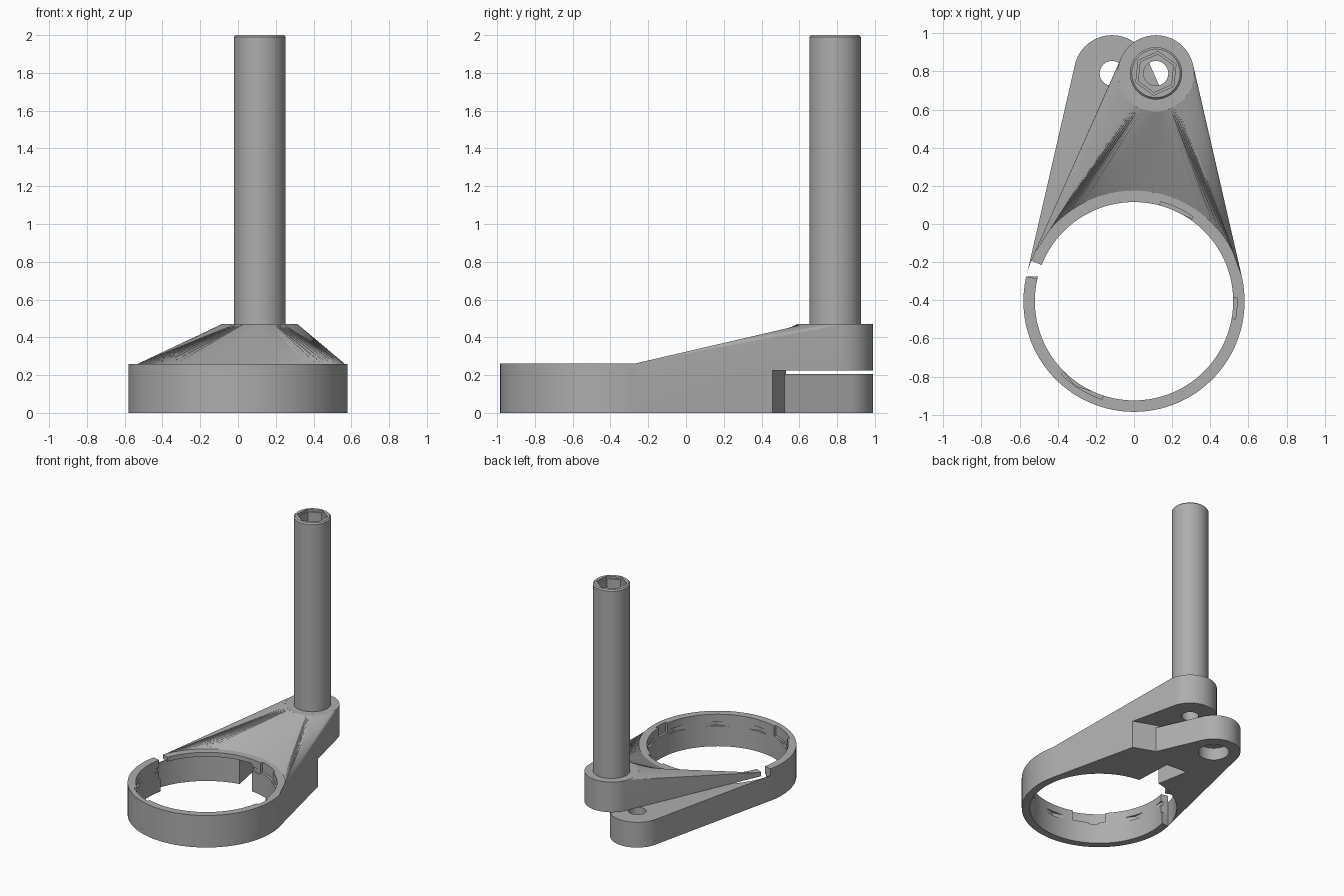
import bpy, bmesh, math
from math import cos, sin, radians, pi

if "Cube" in bpy.data.objects:
    bpy.data.objects.remove(bpy.data.objects["Cube"])

RING = (0.0, -0.405)      # ring centre
UP = (0.115, 0.79)        # upper arm pivot and stem axis
LOW = (-0.115, 0.79)      # lower arm pivot
R_OUT, R_IN, R_END = 0.58, 0.52, 0.2

grey = bpy.data.materials.new("grey")
grey.diffuse_color = (0.42, 0.42, 0.42, 1)
grey.use_nodes = True
grey.node_tree.nodes["Principled BSDF"].inputs["Base Color"].default_value = grey.diffuse_color


def make(name, bm):
    bmesh.ops.remove_doubles(bm, verts=bm.verts, dist=1e-5)
    bmesh.ops.recalc_face_normals(bm, faces=bm.faces)
    me = bpy.data.meshes.new(name)
    bm.to_mesh(me)
    bm.free()
    me.materials.append(grey)
    ob = bpy.data.objects.new(name, me)
    bpy.context.collection.objects.link(ob)
    return ob


def arc(c, r, a0, a1, n):
    return [(c[0] + r * cos(radians(a0 + (a1 - a0) * i / n)),
             c[1] + r * sin(radians(a0 + (a1 - a0) * i / n))) for i in range(n + 1)]


def prism(name, pts, z0, z1):
    bm = bmesh.new()
    f = bm.faces.new([bm.verts.new((x, y, z0)) for x, y in pts])
    top = bmesh.ops.extrude_face_region(bm, geom=[f])
    bmesh.ops.translate(bm, vec=(0, 0, z1 - z0),
                        verts=[v for v in top["geom"] if isinstance(v, bmesh.types.BMVert)])
    return make(name, bm)


def cyl(name, c, r, z0, z1, n=64, a=0):
    return prism(name, arc(c, r, a, a + 360, n)[:-1], z0, z1)


def wedge(name, r0, r1, a0, a1, z0, z1):
    return prism(name, arc(RING, r0, a0, a1, 10) + arc(RING, r1, a1, a0, 10), z0, z1)


def boolean(ob, other, op):
    m = ob.modifiers.new(op, "BOOLEAN")
    m.operation, m.object, m.solver = op, other, "EXACT"
    bpy.context.view_layer.objects.active = ob
    bpy.ops.object.modifier_apply(modifier=m.name)
    bpy.data.objects.remove(other)


def finish(ob):
    bpy.ops.object.select_all(action="DESELECT")
    ob.select_set(True)
    bpy.context.view_layer.objects.active = ob
    bpy.ops.object.shade_smooth_by_angle(angle=radians(25))


def tangents(end):
    """Angles of the two tangent points shared by the ring and an arm end."""
    dx, dy = end[0] - RING[0], end[1] - RING[1]
    mid = math.degrees(math.atan2(dy, dx))
    off = math.degrees(math.acos((R_OUT - R_END) / math.hypot(dx, dy)))
    return mid - off, mid + off


def sloped_arm():
    """Ruled surface from the rear ring arc up to the round arm end."""
    a0, a1 = tangents(UP)
    n = 12
    pairs = [(a0, a0 + (-50 - a0) * i / n) for i in range(n)]
    pairs += [(a0 + (a1 - a0) * i / 32, -50 - 80 * i / 32) for i in range(33)]
    pairs += [(a1, -130 + (a1 - 360 + 130) * i / n) for i in range(1, n + 1)]
    bm = bmesh.new()
    rows = []
    for p, q in pairs:
        P, Q = arc(RING, R_OUT, p, p, 1)[0], arc(UP, R_END, q, q, 1)[0]
        rows.append([bm.verts.new((*xy, z)) for xy, z in
                     ((P, 0.26), (Q, 0.47), (Q, 0), (P, 0))])
    for (pa, a), (pb, b) in zip(zip(pairs, rows), zip(pairs[1:], rows[1:])):
        for k in range(4):
            j = (k + 1) % 4
            bm.faces.new((a[k], a[j], b[j]))
            bm.faces.new((a[k], b[j], b[k]))
    bm.faces.new(rows[0])
    bm.faces.new(rows[-1])
    bmesh.ops.remove_doubles(bm, verts=bm.verts, dist=1e-5)
    bmesh.ops.dissolve_degenerate(bm, dist=1e-5, edges=bm.edges)
    return make("sloped_arm", bm)


# ring with the raised upper arm
body = cyl("clamp_body", RING, R_OUT, 0, 0.26, 128)
boolean(body, sloped_arm(), "UNION")
boolean(body, cyl("arm_end", UP, R_END, 0, 0.47), "UNION")

# clear the space below the upper arm
boolean(body, prism("under_cut", [(0.8, 0.31), (0.2, 0.53), (0.03, 0.42), (0.05, -0.1),
                                  (-0.4, -0.27), (-0.9, -0.29), (-0.9, 1.3), (0.8, 1.3)],
                    -0.1, 0.225), "DIFFERENCE")
# split between the ring and the upper arm tip
boolean(body, wedge("tip_split", 0.45, 0.7, 158.5, 167, 0.1, 0.4), "DIFFERENCE")

# flat lower arm
b0, b1 = tangents(LOW)
lower = prism("lower_arm", arc(LOW, R_END, b0, b1, 32) + arc(RING, R_OUT - 0.001, b1, b0, 48),
              0, 0.205)
boolean(body, lower, "UNION")

# ring bore, locking groove and its three entry notches
boolean(body, cyl("bore", RING, R_IN, -0.1, 0.6, 128), "DIFFERENCE")
boolean(body, wedge("groove", 0.4, 0.54, -195, 155, 0.165, 0.2), "DIFFERENCE")
for s, e in ((55, 75), (-10, 2), (225, 252)):
    boolean(body, wedge("notch", 0.45, 0.54, s, e, 0.18, 0.6), "DIFFERENCE")

# slot through the lower level behind the ring
boolean(body, prism("slot", [(-0.07, 0.0), (0.05, 0.0), (0.03, 0.42), (-0.15, 0.43)],
                    -0.1, 0.222), "DIFFERENCE")

# pivot holes
boolean(body, cyl("upper_hole", UP, 0.065, 0.21, 0.6, 32), "DIFFERENCE")
boolean(body, cyl("lower_hole", LOW, 0.065, -0.1, 0.215, 32), "DIFFERENCE")
boolean(body, cyl("counterbore", LOW, 0.115, -0.1, 0.1, 48), "DIFFERENCE")
finish(body)

# tall stem: revolved shell with a chamfered rim and a hexagonal bore
bm = bmesh.new()
loops = [(0.137, 0.47, 64), (0.137, 1.99, 64), (0.127, 2.0, 64)]
rings = [[bm.verts.new((x, y, z)) for x, y in arc(UP, r, 0, 360, n)[:-1]] for r, z, n in loops]
for lo, hi in zip(rings, rings[1:]):
    for i in range(64):
        j = (i + 1) % 64
        bm.faces.new((lo[i], lo[j], hi[j], hi[i]))
bm.faces.new(rings[0])
bm.faces.new(rings[-1])
stem = make("stem", bm)
boolean(stem, cyl("hex_bore", UP, 0.1, 0.4, 2.1, 6, 84), "DIFFERENCE")
boolean(stem, cyl("hex_rim", UP, 0.115, 1.985, 2.1, 6, 84), "DIFFERENCE")
finish(stem)
